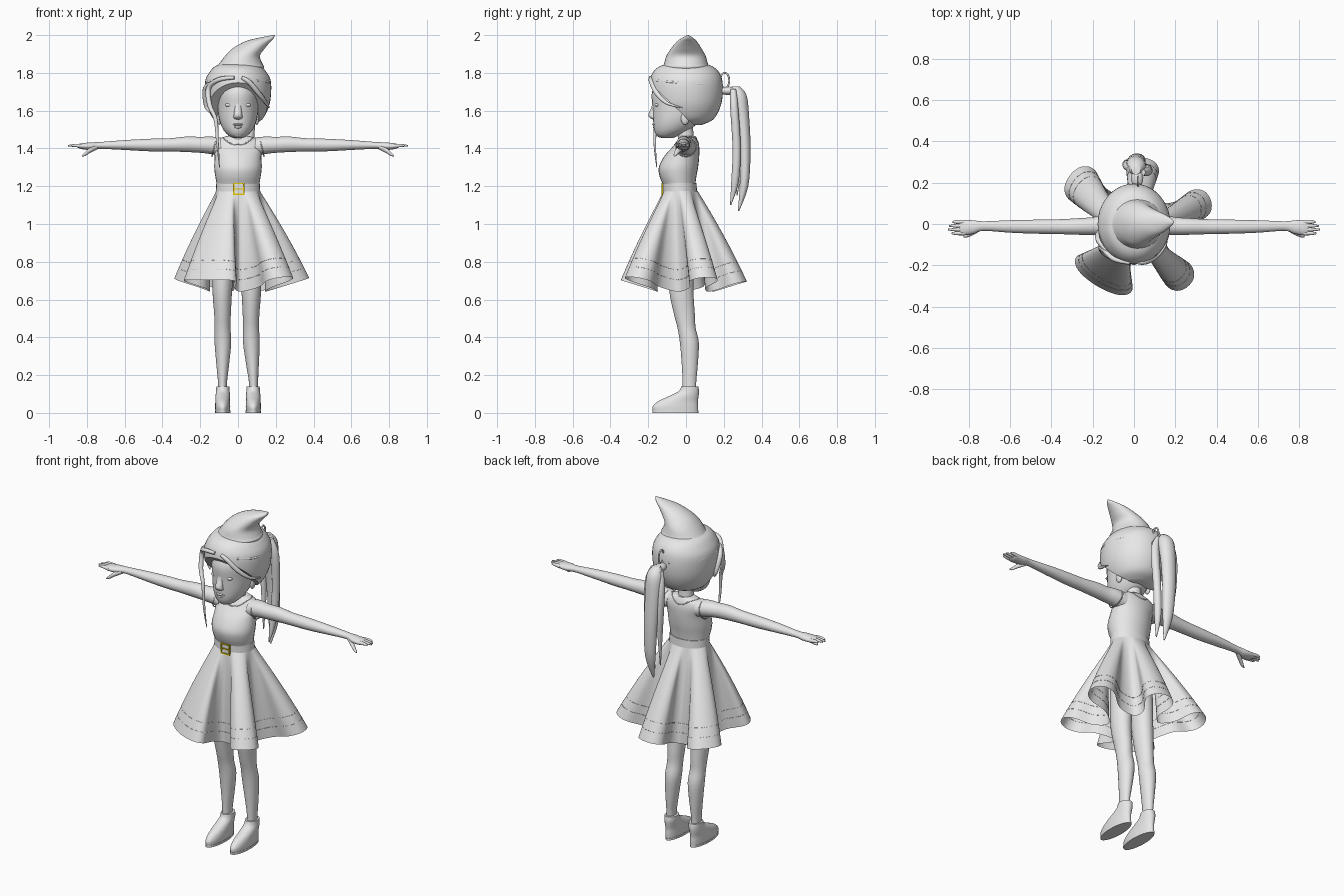
import bpy, bmesh
from math import sin, cos, pi, radians
from mathutils import Vector, Matrix

cube = bpy.data.objects.get("Cube")
if cube:
    bpy.data.objects.remove(cube, do_unlink=True)


def material(name, rgb):
    m = bpy.data.materials.new(name)
    m.use_nodes = True
    m.diffuse_color = (*rgb, 1)
    m.node_tree.nodes["Principled BSDF"].inputs["Base Color"].default_value = (*rgb, 1)
    return m


GREY = material("light grey", (0.8, 0.8, 0.8))
GOLD = material("gold", (0.8, 0.58, 0.0))


def finish(obj, mat=GREY, mirror=False, angle=50):
    obj.data.materials.clear()
    obj.data.materials.append(mat)
    bpy.ops.object.select_all(action='DESELECT')
    obj.select_set(True)
    bpy.context.view_layer.objects.active = obj
    bpy.ops.object.shade_smooth_by_angle(angle=radians(angle))
    if mirror:
        obj.modifiers.new("Mirror", 'MIRROR')
    return obj


def from_bmesh(name, bm, **kw):
    bmesh.ops.recalc_face_normals(bm, faces=bm.faces)
    me = bpy.data.meshes.new(name)
    bm.to_mesh(me)
    bm.free()
    obj = bpy.data.objects.new(name, me)
    bpy.context.collection.objects.link(obj)
    return finish(obj, **kw)


def smooth_path(pts, steps, closed=False):
    """Catmull-Rom interpolation through tuples of any length."""
    n, out = len(pts), []
    get = lambda i: pts[i % n] if closed else pts[max(0, min(n - 1, i))]
    for i in range(n if closed else n - 1):
        for s in range(steps):
            t = s / steps
            out.append(tuple(
                b + 0.5 * t * (c - a + t * (2 * a - 5 * b + 4 * c - d + t * (3 * (b - c) + d - a)))
                for a, b, c, d in zip(get(i - 1), get(i), get(i + 1), get(i + 2))))
    return out if closed else out + [pts[-1]]


def bridge(bm, rings):
    for lo, hi in zip(rings, rings[1:]):
        for i in range(len(lo)):
            j = (i + 1) % len(lo)
            bm.faces.new((lo[i], lo[j], hi[j], hi[i]))


def loft(name, stations, axis='Z', sides=28, steps=4, cut=None, **kw):
    """Elliptical rings (x, y, z, radius a, radius b) facing along one axis."""
    bm, rings = bmesh.new(), []
    for x, y, z, a, b in smooth_path(stations, steps):
        a, b = max(a, 0.001), max(b, 0.001)
        ring = []
        for k in range(sides):
            c, s = a * cos(2 * pi * k / sides), b * sin(2 * pi * k / sides)
            ring.append(bm.verts.new((x + c, y + s, z) if axis == 'Z' else (x, y + c, z + s)))
        rings.append(ring)
    bridge(bm, rings)
    bm.faces.new(rings[0])
    bm.faces.new(rings[-1])
    if cut:
        res = bmesh.ops.bisect_plane(bm, geom=bm.verts[:] + bm.edges[:] + bm.faces[:], plane_co=cut[0],
                                     plane_no=cut[1], clear_outer=True)
        bmesh.ops.contextual_create(bm, geom=[e for e in res["geom_cut"] if isinstance(e, bmesh.types.BMEdge)])
    return from_bmesh(name, bm, **kw)


def ball(name, centre, size, **kw):
    bm = bmesh.new()
    bmesh.ops.create_uvsphere(bm, u_segments=24, v_segments=14, radius=1,
                              matrix=Matrix.Translation(centre) @ Matrix.Diagonal((*size, 1)))
    return from_bmesh(name, bm, **kw)


def strand(name, pts, depth, closed=False, taper=False, mirror=False):
    cu = bpy.data.curves.new(name, 'CURVE')
    cu.dimensions, cu.bevel_depth, cu.bevel_resolution = '3D', depth, 2
    cu.use_fill_caps = True
    path = smooth_path(pts, 5, closed)
    sp = cu.splines.new('POLY')
    sp.points.add(len(path) - 1)
    for i, (p, q) in enumerate(zip(sp.points, path)):
        p.co = (*q, 1)
        if taper:
            p.radius = 0.15 + sin(pi * (0.2 + 0.8 * i / (len(path) - 1)))
    sp.use_cyclic_u = closed
    obj = bpy.data.objects.new(name, cu)
    bpy.context.collection.objects.link(obj)
    bpy.ops.object.select_all(action='DESELECT')
    obj.select_set(True)
    bpy.context.view_layer.objects.active = obj
    bpy.ops.object.convert(target='MESH')
    return finish(bpy.context.view_layer.objects.active, mirror=mirror)


# Torso and neck
torso = loft("bodice", [(0, -.03, 1.14, .114, .088), (0, -.035, 1.2, .112, .085), (0, -.042, 1.25, .12, .097),
                        (0, -.04, 1.3, .126, .104), (0, -.022, 1.36, .124, .092), (0, 0, 1.41, .13, .07),
                        (0, .008, 1.445, .115, .053), (0, .01, 1.467, .055, .04)])
loft("neck", [(0, .008, 1.42, .055, .045), (0, -.002, 1.47, .042, .042), (0, -.01, 1.58, .045, .045)])

# Neckline piping laid on the bodice, and armhole rims
bpy.context.view_layer.update()
line = []
for k in range(24):
    x, y = .08 * cos(k * pi / 12), .002 + .064 * sin(k * pi / 12)
    hit, loc, _, _ = torso.ray_cast(Vector((x, y, 2)), Vector((0, 0, -1)))
    line.append((x, y, loc.z - .001 if hit else 1.41))
strand("neckline", line, .003, closed=True)
rim = [(.126 - .012 * sin(k * pi / 6), .054 * cos(k * pi / 6), 1.408 + .05 * sin(k * pi / 6)) for k in range(12)]
strand("armhole", rim, .003, closed=True, mirror=True)

# Arms and hands
loft("arm", [(.09, 0, 1.408, .055, .05), (.15, -.004, 1.417, .049, .046), (.2, -.01, 1.419, .043, .042),
             (.27, -.012, 1.422, .04, .041), (.36, -.013, 1.419, .036, .035), (.47, -.013, 1.418, .034, .033),
             (.6, -.012, 1.418, .03, .026), (.73, -.01, 1.416, .023, .018), (.78, -.015, 1.412, .033, .02),
             (.83, -.018, 1.412, .036, .015), (.848, -.018, 1.413, .028, .008)], axis='X', mirror=True)
for finger, y, tip in (("little", .01, .878), ("ring", -.009, .895), ("middle", -.027, .9), ("index", -.045, .885)):
    loft(finger + "_finger", [(.82, y, 1.412, .01, .011), (.86, y, 1.416, .009, .009), (tip, y, 1.414, .004, .004)],
         axis='X', sides=10, mirror=True)
loft("thumb", [(.745, -.018, 1.409, .016, .014), (.785, -.042, 1.389, .014, .014), (.81, -.055, 1.37, .01, .01),
               (.826, -.06, 1.361, .004, .004)], axis='X', sides=12, mirror=True)

# Legs, the left one leaning in a little, and shoes
LEG = [(.065, -.03, 1.05, .06, .07), (.075, -.03, .85, .06, .07), (.083, -.025, .65, .052, .064),
       (.082, -.008, .52, .044, .055), (.082, .003, .45, .042, .048), (.08, .018, .37, .044, .05),
       (.081, .02, .25, .033, .042), (.082, .018, .16, .024, .036), (.082, .018, .08, .024, .036)]
for name, s, lean in (("left_leg", 1, .013), ("right_leg", -1, 0)):
    loft(name, [(s * x - lean * min(1, max(0, (z - .16) / .3)), y, z, a, b) for x, y, z, a, b in LEG])
loft("shoe", [(.081, -.056, .01, .039, .12), (.081, -.056, .035, .04, .12), (.081, -.042, .062, .039, .105),
              (.081, -.01, .09, .038, .077), (.08, .015, .115, .036, .054), (.08, .02, .14, .035, .045)], mirror=True)
loft("sole", [(.081, -.056, 0, .041, .122), (.081, -.056, .012, .041, .122)], mirror=True, steps=1)

# Skirt: each flare is (direction, reach, half width), with tucks in between
FLARES = [(17, .39, .075), (81, .325, .08), (143, .39, .095), (239, .35, .158), (311, .4, .078)]
hem = []
for i, (deg, reach, wide) in enumerate(FLARES):
    before = FLARES[i - 1][0] - (360 if i == 0 else 0)
    after = FLARES[(i + 1) % 5][0] + (360 if i == 4 else 0)
    start, end = radians((before + deg) / 2), radians((deg + after) / 2)
    out = Vector((cos(radians(deg)), sin(radians(deg))))
    side = Vector((-out.y, out.x))
    shape = [Vector((cos(start), sin(start))) * .15]
    for along, across in ((.55, -.6), (.8, -1), (.95, -.72), (1, 0), (.95, .72), (.8, 1), (.55, .6)):
        shape.append(out * reach * along + side * wide * across)
    for k, p in enumerate(shape):
        hem.append((p.x, p.y, .645 + .31 * (p.length - .16), start + (end - start) * k / len(shape)))
STEP = 5
curve = smooth_path([h[:3] for h in hem], STEP, closed=True)
turns = [h[3] for h in hem] + [hem[0][3] + 2 * pi]


def skirt_part(name, t0, t1, rows):
    bm, rings = bmesh.new(), []
    for r in range(rows + 1):
        t, ring = t0 + (t1 - t0) * r / rows, []
        for k, p in enumerate(curve):
            i, f = divmod(k, STEP)
            a = turns[i] + (turns[i + 1] - turns[i]) * f / STEP
            top = Vector((.117 * cos(a), -.03 + .092 * sin(a), 1.175))
            swell = Vector((cos(a), sin(a), 0)) * .04 * t * (1 - t)
            ring.append(bm.verts.new(top.lerp(Vector(p), t) + swell))
        rings.append(ring)
    bridge(bm, rings)
    return from_bmesh(name, bm, angle=80)


skirt_part("skirt", 0, 1, 16)
for name, t in (("upper_trim", .78), ("lower_trim", .88)):
    trim = skirt_part(name, t, t + .003, 1)
    solid = trim.modifiers.new("Thickness", 'SOLIDIFY')
    solid.thickness, solid.offset = .0015, 0

# Belt and buckle
loft("belt", [(0, -.032, 1.152, .118, .092), (0, -.034, 1.218, .115, .089)], steps=1)
bm = bmesh.new()
for x, z, w, h in ((-.023, 1.186, .007, .062), (.031, 1.186, .007, .062), (.004, 1.214, .061, .007),
                   (.004, 1.158, .061, .007), (.004, 1.186, .054, .005)):
    bmesh.ops.create_cube(bm, size=1, matrix=Matrix.Translation((x, -.125, z)) @ Matrix.Diagonal((w, .008, h, 1)))
from_bmesh("buckle", bm, mat=GOLD)

# Head and face
loft("head", [(0, -.1, 1.455, .025, .028), (0, -.095, 1.469, .05, .06), (0, -.073, 1.5, .078, .096),
              (0, -.05, 1.55, .099, .124), (0, -.03, 1.62, .109, .147), (0, -.026, 1.7, .11, .154),
              (0, -.01, 1.78, .09, .13)])
loft("nose", [(0, -.155, 1.655, .022, .02), (0, -.163, 1.615, .02, .021), (0, -.175, 1.58, .022, .024),
              (0, -.172, 1.563, .024, .02), (0, -.164, 1.554, .014, .012)], sides=16)
ball("upper_lip", (0, -.16, 1.527), (.03, .019, .008))
ball("lower_lip", (0, -.156, 1.513), (.026, .02, .009))
ball("chin", (0, -.135, 1.48), (.032, .024, .022))
ball("eye", (.045, -.154, 1.63), (.024, .012, .01), mirror=True)
ball("ear", (.1, -.005, 1.56), (.012, .022, .035), mirror=True)

# Full hair cap, cut away around the face
loft("hair", [(0, 0, 1.525, .085, .085), (0, 0, 1.555, .13, .146), (0, 0, 1.62, .163, .182), (0, 0, 1.69, .175, .195),
              (0, 0, 1.76, .173, .192), (0, 0, 1.805, .15, .174), (0, 0, 1.835, .122, .14), (0, 0, 1.85, .08, .09)],
     sides=40, cut=((0, -.19, 1.745), (0, -.69, -.72)))

# Loose locks around the face and strands wrapped to the back
strand("right_lock", [(-.02, -.189, 1.775), (-.1, -.168, 1.765), (-.155, -.115, 1.72), (-.15, -.135, 1.63),
                      (-.118, -.16, 1.55), (-.108, -.165, 1.42), (-.098, -.155, 1.3)], .012, taper=True)
strand("left_lock", [(.02, -.187, 1.775), (.06, -.182, 1.75), (.11, -.153, 1.69), (.15, -.1, 1.64),
                     (.166, -.02, 1.615)], .012, taper=True)
strand("side_lock", [(-.12, -.14, 1.75), (-.17, -.08, 1.72), (-.17, -.04, 1.63), (-.15, -.05, 1.59)], .013, taper=True)
for name, s in (("left_wrap", 1), ("right_wrap", -1)):
    strand(name, [(s * .1, -.153, 1.76), (s * .163, -.06, 1.75), (s * .15, .09, 1.74), (s * .02, .192, 1.73)], .006)

# Ponytail with its tie
ball("hair_tie", (.015, .225, 1.705), (.03, .05, .022))
strand("tie_loop", [(.02, .205 + .024 * cos(k * pi / 4), 1.76 + .04 * sin(k * pi / 4)) for k in range(8)], .005, closed=True)
loft("ponytail", [(.01, .262, 1.728, .022, .022), (.01, .28, 1.68, .046, .042), (.01, .3, 1.55, .045, .036),
                  (.015, .312, 1.38, .04, .03), (.02, .307, 1.2, .03, .023), (.02, .278, 1.07, .004, .004)], sides=18)
loft("ponytail_left_strand", [(.04, .25, 1.715, .015, .015), (.065, .255, 1.62, .024, .022), (.062, .268, 1.4, .022, .022),
                              (.05, .259, 1.22, .019, .02), (.04, .236, 1.1, .003, .003)], sides=14)
loft("ponytail_right_strand", [(-.02, .265, 1.71, .015, .015), (-.036, .285, 1.6, .02, .022),
                               (-.032, .29, 1.4, .016, .02), (-.02, .27, 1.15, .003, .003)], sides=14)

# Pointed hat bending to the left
loft("hat", [(.0125, 0, 1.822, .122, .118), (.013, 0, 1.834, .125, .122), (.015, 0, 1.848, .115, .116),
             (.024, 0, 1.89, .092, .104), (.057, .002, 1.93, .085, .08), (.103, .005, 1.965, .069, .054),
             (.14, .008, 1.982, .048, .034), (.19, .01, 2.0, .005, .004)], sides=36)
